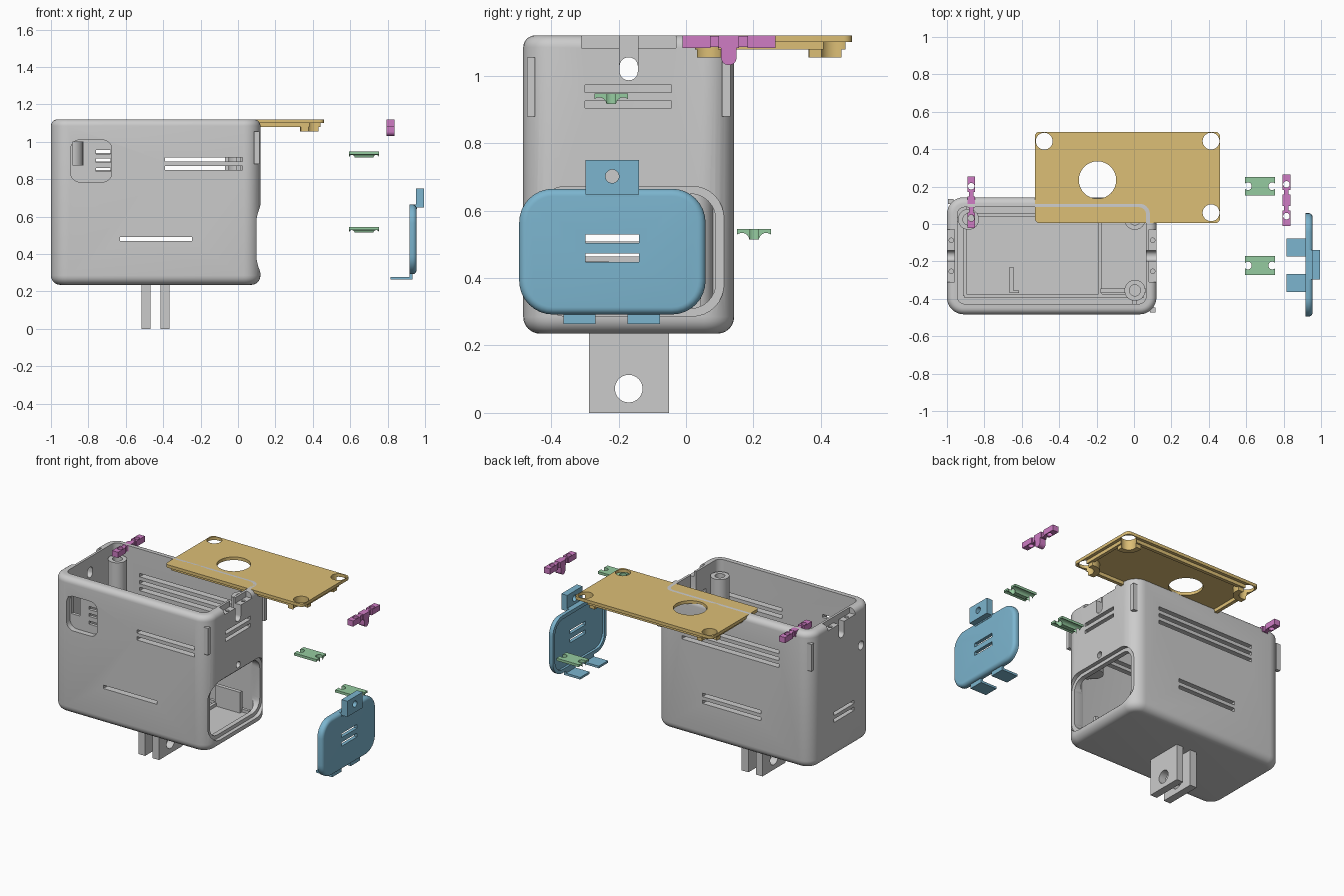
import bpy, bmesh
from math import sin, cos, pi, radians

if "Cube" in bpy.data.objects:
    bpy.data.objects.remove(bpy.data.objects["Cube"])


def rr(name, x, y, z, axis=2, r=0, e0=0, e1=0, n=8):
    """Rounded-rectangle prism along an axis; e0/e1 round its two end rims."""
    rng = (x, y, z)
    ui, vi = [(1, 2), (2, 0), (0, 1)][axis]
    (u0, u1), (v0, v1), (w0, w1) = rng[ui], rng[vi], rng[axis]
    arc = [i / 6 * pi / 2 for i in range(7)]
    levels = [(w0 + e0 * (1 - sin(a)), e0 * (1 - cos(a))) for a in reversed(arc)] if e0 else [(w0, 0)]
    levels += [(w1 - e1 * (1 - sin(a)), e1 * (1 - cos(a))) for a in arc] if e1 else [(w1, 0)]
    bm = bmesh.new()
    rings = []
    for w, ins in levels:
        q = max(r - ins, 0.001) if r else 0
        ring = []
        for k, (cu, cv) in enumerate([(u1 - ins - q, v1 - ins - q), (u0 + ins + q, v1 - ins - q),
                                      (u0 + ins + q, v0 + ins + q), (u1 - ins - q, v0 + ins + q)]):
            for i in range(n + 1 if r else 1):
                a = k * pi / 2 + (i / n) * pi / 2
                p = [0, 0, 0]
                p[ui], p[vi], p[axis] = cu + q * cos(a), cv + q * sin(a), w
                ring.append(bm.verts.new(p))
        rings.append(ring)
    bm.faces.new(rings[0][::-1])
    bm.faces.new(rings[-1])
    for a, b in zip(rings, rings[1:]):
        for i in range(len(a)):
            j = (i + 1) % len(a)
            bm.faces.new((a[i], a[j], b[j], b[i]))
    bmesh.ops.remove_doubles(bm, verts=bm.verts, dist=1e-5)
    bmesh.ops.recalc_face_normals(bm, faces=bm.faces)
    me = bpy.data.meshes.new(name)
    bm.to_mesh(me)
    bm.free()
    ob = bpy.data.objects.new(name, me)
    bpy.context.collection.objects.link(ob)
    return ob


def cyl(name, c, r, span, axis=2):
    """Cylinder through point c, covering span along the axis."""
    rng = [(v - r, v + r) for v in c]
    rng[axis] = span
    return rr(name, *rng, axis=axis, r=r)


def cut(ob, *tools, op='DIFFERENCE'):
    for t in tools:
        m = ob.modifiers.new("cut", 'BOOLEAN')
        m.operation, m.solver, m.object = op, 'EXACT', t
        bpy.context.view_layer.objects.active = ob
        bpy.ops.object.modifier_apply(modifier=m.name)
        bpy.data.objects.remove(t, do_unlink=True)
    return ob


def finish(name, parts, color=None):
    """Join parts into one named, shaded, coloured object."""
    bpy.ops.object.select_all(action='DESELECT')
    for p in parts:
        p.select_set(True)
    ob = parts[0]
    bpy.context.view_layer.objects.active = ob
    if len(parts) > 1:
        bpy.ops.object.join()
    bpy.ops.object.shade_smooth_by_angle(angle=radians(30))
    ob.name = name
    ob.data.materials.clear()
    if color:
        mat = bpy.data.materials.get(color[0]) or bpy.data.materials.new(color[0])
        mat.diffuse_color = color[1]
        mat.use_nodes = True
        mat.node_tree.nodes["Principled BSDF"].inputs["Base Color"].default_value = mat.diffuse_color
        ob.data.materials.append(mat)
    return ob


GOLD = ("gold", (0.72, 0.52, 0.18, 1))
BLUE = ("blue", (0.2, 0.46, 0.62, 1))
GREEN = ("green", (0.3, 0.6, 0.35, 1))
MAGENTA = ("magenta", (0.62, 0.2, 0.55, 1))

# housing shell and cavity
body = rr("housing", (-1, 0.12), (-0.483, 0.143), (0.235, 1.12), r=0.09, e0=0.05, e1=0.035)
cut(body, rr("c", (-0.945, 0.065), (-0.427, 0.09), (0.285, 1.3), r=0.04))

# vent slots: front, back, right end, left end
FRONT, BACK, RIGHT, LEFT = (-0.6, -0.4), (0.06, 0.3), (0.03, 0.3), (-1.2, -0.92)
slots = [((-0.39, 0.025), FRONT, z) for z in (0.905, 0.86)]
slots += [((-0.63, -0.245), FRONT, 0.48)]
slots += [((-0.77, -0.07), BACK, z) for z in (0.95, 0.905, 0.86)]
slots += [((-0.64, -0.22), BACK, z) for z in (0.525, 0.48)]
slots += [(RIGHT, (-0.3, -0.043), z) for z in (0.962, 0.915)]
slots += [(LEFT, (-0.3, -0.09), z) for z in (0.52, 0.475)]
cut(body, *[rr("c", x, y, (z - 0.011, z + 0.011)) for x, y, z in slots])

# recessed front window with port and small vents
cut(body, rr("c", (-0.895, -0.675), (-0.6, -0.447), (0.785, 1.01), axis=1, r=0.05),
    rr("c", (-0.885, -0.825), (-0.6, -0.4), (0.875, 1.0)),
    *[rr("c", (-0.76, -0.682), (-0.6, -0.4), (z - 0.01, z + 0.01)) for z in (0.945, 0.9, 0.85)])

# door opening, with a stepped seat, and door screw hole
cut(body, rr("c", (0.095, 0.3), (-0.45, 0.113), (0.287, 0.672), axis=0, r=0.095),
    rr("c", (0.02, 0.3), (-0.425, 0.088), (0.31, 0.65), axis=0, r=0.075),
    cyl("c", (0, -0.168, 0.705), 0.02, RIGHT, 0))

# clip seats and stem notches at both ends, cable hole on the left
cut(body, rr("c", (0.08, 0.3), (-0.31, -0.03), (1.083, 1.3)),
    rr("c", (-1.2, -0.96), (-0.31, -0.03), (1.083, 1.3)),
    rr("c", (0.0, 0.3), (-0.197, -0.143), (0.987, 1.3), axis=0, r=0.0265),
    rr("c", (-1.2, -0.96), (-0.197, -0.143), (0.987, 1.3), axis=0, r=0.0265),
    rr("c", (-1.2, -0.9), (-0.197, -0.143), (0.987, 1.055), axis=0, r=0.0265),
    cyl("c", (0, -0.37, 0.86), 0.028, (-1.2, -0.92), 0))
for x in (-0.977, 0.1):
    cut(body, *[cyl("c", (x, y, 0), 0.012, (1.0, 1.2)) for y in (-0.253, -0.087)])
shell = [body]

# screw posts in three corners with webs to the walls
for x, y, xe, ye, z0 in ((-0.885, 0.025, -0.95, 0.1, 0.28), (0.005, 0.025, 0.07, 0.1, 0.7),
                         (0.005, -0.355, 0.07, -0.435, 0.7)):
    post = cut(cyl("post", (x, y, 0), 0.056, (z0, 1.05)), cyl("c", (x, y, 0), 0.03, (0.9, 1.2)))
    sx, sy = (1 if xe > x else -1), (1 if ye > y else -1)
    webx = rr("web", sorted((x + sx * 0.045, xe)), (y - 0.012, y + 0.012), (z0, 1.04))
    weby = rr("web", (x - 0.012, x + 0.012), sorted((y + sy * 0.045, ye)), (z0, 1.04))
    shell += [post, webx, weby]

# small vertical corner ridges
for x, y in ((0.1, -0.46), (0.1, 0.12), (-0.98, 0.12)):
    shell.append(rr("ridge", (x - 0.015, x + 0.015), (y - 0.0125, y + 0.0125), (0.88, 1.055)))

# floor rails and brackets
shell += [rr("rail", (-0.905, 0.05), (y - 0.01, y + 0.01), (0.28, 0.305)) for y in (-0.385, 0.05)]
shell += [rr("rail", (x - 0.01, x + 0.01), (-0.385, 0.05), (0.28, 0.305)) for x in (-0.905, -0.18)]
shell += [rr("bracket", (-0.665, -0.645), (-0.37, -0.23), (0.28, 0.45)),
          rr("bracket", (-0.665, -0.615), (-0.37, -0.355), (0.28, 0.45)),
          rr("bracket", (-0.18, 0.0), (-0.37, -0.345), (0.28, 0.42)),
          rr("bracket", (-0.18, 0.0), (0.02, 0.045), (0.28, 0.42))]

# two mounting fins below
for x in (-0.491, -0.39):
    fin = rr("fin", (x - 0.024, x + 0.024), (-0.288, -0.05), (0.0, 0.25))
    shell.append(cut(fin, cyl("c", (x, -0.17, 0.072), 0.041, (x - 0.1, x + 0.1), 0)))
finish("housing", shell)

# lid: plate, underside rim and clipped crescent bosses
HOLES = ((-0.48, 0.443), (0.412, 0.443), (0.412, 0.06))
plate = rr("lid", (-0.53, 0.46), (0.005, 0.493), (1.1, 1.12), r=0.025)
rim = cut(rr("rim", (-0.51, 0.44), (0.027, 0.473), (1.078, 1.102), r=0.02),
          rr("c", (-0.488, 0.418), (0.049, 0.451), (1.0, 1.2), r=0.015))
cut(plate, cyl("c", (-0.195, 0.235, 0), 0.1, (1.0, 1.2)))
lid = [plate, rim]
for x, y in HOLES:
    boss = cyl("boss", (x, y, 0), 0.08, (1.054, 1.105))
    cut(boss, rr("c", (-0.505, 0.43), (0.033, 0.462), (1.0, 1.2)), op='INTERSECT')
    for part in (boss, plate, rim):
        cut(part, cyl("c", (x, y, 0), 0.045, (1.0, 1.3)))
    lid.append(boss)
finish("lid", lid, GOLD)

# side door: curved panel, screw tab, bottom hooks
door = rr("door", (0.917, 0.955), (-0.495, 0.058), (0.292, 0.665), axis=0, r=0.1, e1=0.022)
cut(door, rr("c", (0.8, 0.932), (-0.472, 0.035), (0.315, 0.642), axis=0, r=0.078),
    *[rr("c", (0.8, 1.1), (-0.298, -0.14), (z - 0.0125, z + 0.0125)) for z in (0.517, 0.46)])
tab = cut(rr("tab", (0.953, 0.995), (-0.298, -0.14), (0.648, 0.75)),
          cyl("c", (0, -0.219, 0.702), 0.02, (0.9, 1.1), 0))
link = rr("tab_link", (0.93, 0.957), (-0.298, -0.14), (0.64, 0.665))
parts = [door, tab, link]
for y0, y1 in ((-0.363, -0.268), (-0.173, -0.077)):
    parts += [rr("hook", (0.815, 0.932), (y0, y1), (0.264, 0.278)),
              rr("hook_neck", (0.917, 0.932), (y0, y1), (0.264, 0.31))]
finish("door", parts, BLUE)

# cable clamps with twin arches and end screw notches
for i, (y, top) in enumerate(((0.202, 0.545), (-0.222, 0.947))):
    clamp = rr("clamp", (0.593, 0.755), (y - 0.05, y + 0.05), (top - 0.03, top))
    cut(clamp, *[cyl("c", (0, y + s * 0.036, top - 0.033), 0.022, (0.5, 0.8), 0) for s in (-1, 1)],
        *[cyl("c", (x, y, 0), 0.0205, (0.4, 1.1)) for x in (0.609, 0.739)])
    finish("cable_clamp_%d" % (i + 1), [clamp], GREEN)

# end clips: bar, drilled end blocks, rounded stem
for i, (x, y) in enumerate(((0.815, 0.127), (-0.87, 0.117))):
    bar = rr("bar", (x - 0.012, x + 0.012), (y - 0.13, y + 0.13), (1.085, 1.118))
    stem = rr("stem", (x - 0.021, x + 0.021), (y - 0.023, y + 0.023), (1.032, 1.12), axis=0, r=0.0225)
    head = rr("head", (x - 0.021, x + 0.021), (y - 0.03, y + 0.03), (1.083, 1.12))
    clip = [bar, stem, head]
    for s in (-1, 1):
        yc = y + s * 0.085
        hole = (x, yc, 0)
        block = rr("block", (x - 0.021, x + 0.021), sorted((y + s * 0.055, y + s * 0.138)), (1.083, 1.12))
        clip.append(cut(block, cyl("c", hole, 0.0175, (1.0, 1.2))))
        cut(bar, cyl("c", hole, 0.0175, (1.0, 1.2)))
    finish("end_clip_%d" % (i + 1), clip, MAGENTA)
